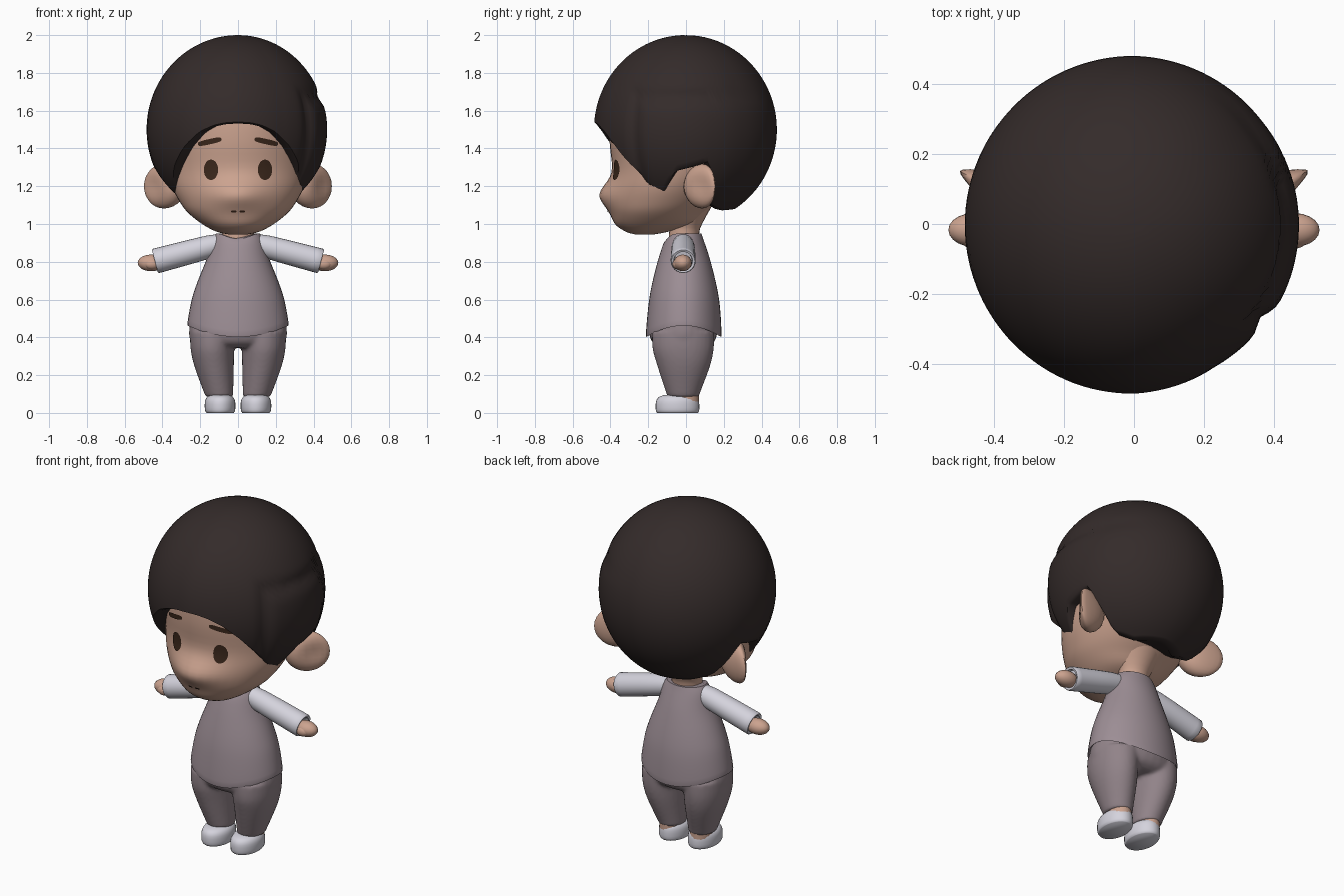
import bpy, bmesh, math
from mathutils import Vector, Matrix
from mathutils.bvhtree import BVHTree

if "Cube" in bpy.data.objects:
    bpy.data.objects.remove(bpy.data.objects["Cube"])


def material(name, rgb):
    m = bpy.data.materials.new(name)
    m.diffuse_color = (*rgb, 1)
    m.use_nodes = True
    m.node_tree.nodes["Principled BSDF"].inputs["Base Color"].default_value = m.diffuse_color
    return m


SKIN = material("skin", (0.60, 0.365, 0.275))
HAIR = material("dark hair", (0.034, 0.024, 0.023))
VEST = material("mauve vest", (0.335, 0.27, 0.30))
PANTS = material("mauve trousers", (0.285, 0.228, 0.25))
CLOTH = material("pale cloth", (0.66, 0.65, 0.72))
EYE = material("dark brown", (0.042, 0.02, 0.011))


def make(name, verts, faces, mat, angle=50):
    me = bpy.data.meshes.new(name)
    me.from_pydata([tuple(v) for v in verts], [], faces)
    bm = bmesh.new()
    bm.from_mesh(me)
    bmesh.ops.recalc_face_normals(bm, faces=bm.faces)
    bm.to_mesh(me)
    bm.free()
    me.materials.append(mat)
    ob = bpy.data.objects.new(name, me)
    bpy.context.collection.objects.link(ob)
    bpy.ops.object.select_all(action='DESELECT')
    bpy.context.view_layer.objects.active = ob
    ob.select_set(True)
    bpy.ops.object.shade_smooth_by_angle(angle=math.radians(angle))
    return ob


def spline(keys, sub):
    # Catmull-Rom through tuples of numbers
    k = [Vector(p) for p in keys]
    k = [k[0]] + k + [k[-1]]
    out = []
    for i in range(1, len(k) - 2):
        a, b, c, d = k[i - 1:i + 3]
        for j in range(sub):
            t = j / sub
            out.append(b + 0.5 * t * ((c - a) + t * ((2 * a - 5 * b + 4 * c - d) + t * (3 * (b - c) + d - a))))
    return out + [k[-2]]


def skin_rings(name, rings, mat, angle=50):
    n = len(rings[0])
    verts = [v for r in rings for v in r]
    faces = [(i * n + j, i * n + (j + 1) % n, (i + 1) * n + (j + 1) % n, (i + 1) * n + j)
             for i in range(len(rings) - 1) for j in range(n)]
    faces += [tuple(range(n)), tuple(range(len(verts) - n, len(verts)))]
    return make(name, verts, faces, mat, angle)


def loft(name, keys, mat, n=32, sub=4, warp=None, angle=50):
    # keys: z, centre x, centre y, radius x, radius y
    rings = []
    for z, cx, cy, rx, ry in spline(keys, sub):
        ring = []
        for j in range(n):
            a = 2 * math.pi * j / n
            v = Vector((cx + rx * math.sin(a), cy - ry * math.cos(a), z))
            ring.append(warp(v, a) if warp else v)
        rings.append(ring)
    return skin_rings(name, rings, mat, angle)


def blob(name, loc, radii, mat, rot_z=0.0, warp=None):
    bm = bmesh.new()
    bmesh.ops.create_uvsphere(bm, u_segments=20, v_segments=14, radius=1)
    m = Matrix.Translation(loc) @ Matrix.Rotation(rot_z, 4, 'Z')
    bm.verts.index_update()
    verts = []
    for v in bm.verts:
        p = Vector((v.co.x * radii[0], v.co.y * radii[1], v.co.z * radii[2]))
        verts.append(m @ (warp(v.co, p) if warp else p))
    faces = [tuple(v.index for v in f.verts) for f in bm.faces]
    bm.free()
    return make(name, verts, faces, mat)


# head with a soft muzzle
def muzzle(v, a):
    if math.cos(a) > 0:
        v.y -= 0.06 * math.exp(-(v.x / 0.15) ** 2 - ((v.z - 1.155) / 0.075) ** 2)
    return v


face = [(0.945, -0.27, -0.17, 0.05), (0.96, -0.32, -0.09, 0.115), (1.0, -0.375, 0.04, 0.19),
        (1.06, -0.395, 0.10, 0.265), (1.12, -0.40, 0.16, 0.31), (1.2, -0.395, 0.22, 0.35),
        (1.3, -0.39, 0.30, 0.375), (1.45, -0.405, 0.38, 0.395), (1.6, -0.39, 0.39, 0.39),
        (1.75, -0.3, 0.3, 0.3), (1.85, -0.1, 0.1, 0.1)]
head = loft("head", [(z, 0, (f + b) / 2, w, (b - f) / 2) for z, f, b, w in face], SKIN, 48, 4, muzzle)
loft("neck", [(0.86, 0, -0.01, 0.09, 0.08), (0.95, 0, -0.01, 0.085, 0.08), (1.0, 0, 0, 0.095, 0.085),
              (1.1, 0, 0.01, 0.15, 0.13)], SKIN, 24, 3)

# painted face details laid on the head surface
bm = bmesh.new()
bm.from_mesh(head.data)
tree = BVHTree.FromBMesh(bm)


def decal(name, cx, cz, rx, rz, tilt=0.0, power=1.0, n=24):
    verts = []
    for k in (0.5, 1.0):
        for j in range(n):
            a = 2 * math.pi * j / n
            c, s = math.cos(a), math.sin(a)
            u = k * rx * math.copysign(abs(c) ** power, c)
            w = k * rz * math.copysign(abs(s) ** power, s)
            x = cx + u * math.cos(tilt) - w * math.sin(tilt)
            z = cz + u * math.sin(tilt) + w * math.cos(tilt)
            hit = tree.ray_cast(Vector((x, -2, z)), Vector((0, 1, 0)))[0]
            verts.append(Vector((x, hit.y - 0.005, z)))
    faces = [tuple(range(n))] + [(j, (j + 1) % n, n + (j + 1) % n, n + j) for j in range(n)]
    make(name, verts, faces, EYE)


for s, side in ((1, "left"), (-1, "right")):
    decal(side + "_eye", s * 0.143, 1.287, 0.038, 0.054)
    decal(side + "_brow", s * 0.15, 1.436, 0.064, 0.014, -s * 0.22, 0.6)
    decal(side + "_mouth_mark", s * 0.022, 1.066, 0.014, 0.005, 0, 0.5)
bm.free()

# hair: ellipsoid cap cut off along a hairline, with an overlapping side lock
HAIRLINE = [(0, 1.54), (8, 1.537), (16, 1.522), (25, 1.488), (36, 1.415), (48, 1.315), (58, 1.22), (66, 1.155),
            (70, 1.16), (75, 1.21), (84, 1.29), (95, 1.31), (106, 1.335), (112, 1.22), (118, 1.11),
            (140, 1.08), (180, 1.09)]


def hairline(deg):
    for (a, za), (b, zb) in zip(HAIRLINE, HAIRLINE[1:]):
        if deg <= b:
            return za + (zb - za) * (deg - a) / (b - a)
    return HAIRLINE[-1][1]


def hair_scale(deg, z):
    if deg <= 0:
        return 1.0
    fade = min(1, deg / 30, max(0, (150 - deg) / 50))
    wide = min(1, deg / 30, max(0, (180 - deg) / 50))
    d = min(math.radians(deg - 54) * 0.45, 1.67 - z)
    base = 0.975 if d > 0 else 0.965
    return 1 - wide * (1 - base) - fade * 0.04 * math.exp(-(d / 0.035) ** 2)


COLS, ROWS = 120, 36
rings = []
for i in range(1, ROWS + 3):
    ring = []
    for j in range(COLS):
        deg = 360 * j / COLS - 180
        a = math.radians(deg)
        end = math.acos((hairline(abs(deg)) - 1.5) / 0.5)
        phi = end * min(i, ROWS) / ROWS
        z = 1.5 + 0.5 * math.cos(phi)
        r = 0.484 * math.sin(phi) * hair_scale(deg, z)
        r *= (1, 0.96, 0.78)[max(0, i - ROWS)]
        z -= (0, 0.008, 0)[max(0, i - ROWS)]
        ring.append(Vector((r * math.sin(a), -r * math.cos(a) - 0.003, z)))
    rings.append(ring)
skin_rings("hair", rings, HAIR)


# vest with a hem dipping front and back, and a dipped neckline
def hem(v, a):
    v.z -= 0.06 * math.cos(a) ** 2 * max(0, min(1, (0.9 - v.z) / 0.43))
    if v.z > 0.9 and math.cos(a) > 0:
        v.z -= 0.03 * math.cos(a) ** 4 * (v.z - 0.9) / 0.05
    return v


loft("vest", [(0.475, 0, -0.01, 0.255, 0.187), (0.47, 0, -0.012, 0.268, 0.2), (0.6, 0, -0.01, 0.245, 0.19),
              (0.7, 0, -0.01, 0.212, 0.172), (0.82, 0, -0.01, 0.164, 0.138), (0.91, 0, -0.01, 0.138, 0.105),
              (0.95, 0, -0.01, 0.115, 0.092)], VEST, 40, 4, hem)

# trousers: hips and legs fused into one smooth piece
pieces = [loft("trousers", [(0.345, 0, -0.015, 0.2, 0.12), (0.37, 0, -0.015, 0.245, 0.16),
                            (0.42, 0, -0.015, 0.26, 0.18), (0.5, 0, -0.015, 0.25, 0.18)], PANTS)]
for s in (1, -1):
    pieces.append(loft("leg", [(0.085, s * 0.098, -0.015, 0.072, 0.083), (0.12, s * 0.105, -0.015, 0.08, 0.095),
                               (0.25, s * 0.127, -0.012, 0.105, 0.14), (0.34, s * 0.135, -0.015, 0.116, 0.162),
                               (0.43, s * 0.13, -0.015, 0.125, 0.165)], PANTS))
for p in pieces:
    p.select_set(True)
bpy.context.view_layer.objects.active = pieces[0]
bpy.ops.object.join()
trousers = pieces[0]
for m in list(trousers.modifiers):
    trousers.modifiers.remove(m)
mod = trousers.modifiers.new("fuse", 'REMESH')
mod.mode = 'VOXEL'
mod.voxel_size = 0.01
mod.use_smooth_shade = True
mod = trousers.modifiers.new("soften", 'SMOOTH')
mod.iterations = 5

for s, side in ((1, "left"), (-1, "right")):
    loft(side + "_ankle", [(0.06, s * 0.1, -0.01, 0.062, 0.078), (0.12, s * 0.1, -0.01, 0.062, 0.078)], SKIN, 20, 1)
    loft(side + "_shoe", [(0.0, s * 0.095, -0.045, 0.072, 0.107), (0.015, s * 0.095, -0.045, 0.08, 0.115),
                          (0.06, s * 0.095, -0.045, 0.08, 0.114), (0.085, s * 0.095, -0.042, 0.068, 0.1),
                          (0.096, s * 0.095, -0.038, 0.045, 0.07)], CLOTH, 28, 3)

    # sleeve swept along the arm, cuff hollowed at the wrist
    start = Vector((s * 0.105, -0.015, 0.892))
    axis = Vector((s * 0.335, 0, -0.089))
    up = Vector((s * 0.089, 0, 0.335)).normalized()
    rings = [[start + axis * t + up * (r * math.cos(a)) + Vector((0, r * math.sin(a), 0))
              for a in (2 * math.pi * j / 24 for j in range(24))]
             for t, r in ((0, 0.055), (0.15, 0.061), (0.5, 0.064), (0.9, 0.066), (0.985, 0.066),
                          (1, 0.062), (0.99, 0.05), (0.93, 0.046))]
    skin_rings(side + "_sleeve", rings, CLOTH)
    blob(side + "_hand", (s * 0.46, -0.017, 0.794), (0.071, 0.048, 0.044), SKIN)
    blob(side + "_thumb", (s * 0.455, -0.047, 0.788), (0.04, 0.024, 0.028), SKIN)

    # ear flaring outward and back, thick at the root and cupped in front
    def ear(u, p, s=s):
        out = u.x * s
        p.y *= 1.05 - 0.55 * out
        if u.y < 0:
            p.y += 0.02 * math.exp(-((out - 0.3) ** 2 + u.z ** 2) / 0.25)
        return p

    blob(side + "_ear", (s * 0.392, 0.085, 1.2), (0.125, 0.06, 0.118), SKIN, s * math.radians(32), ear)
